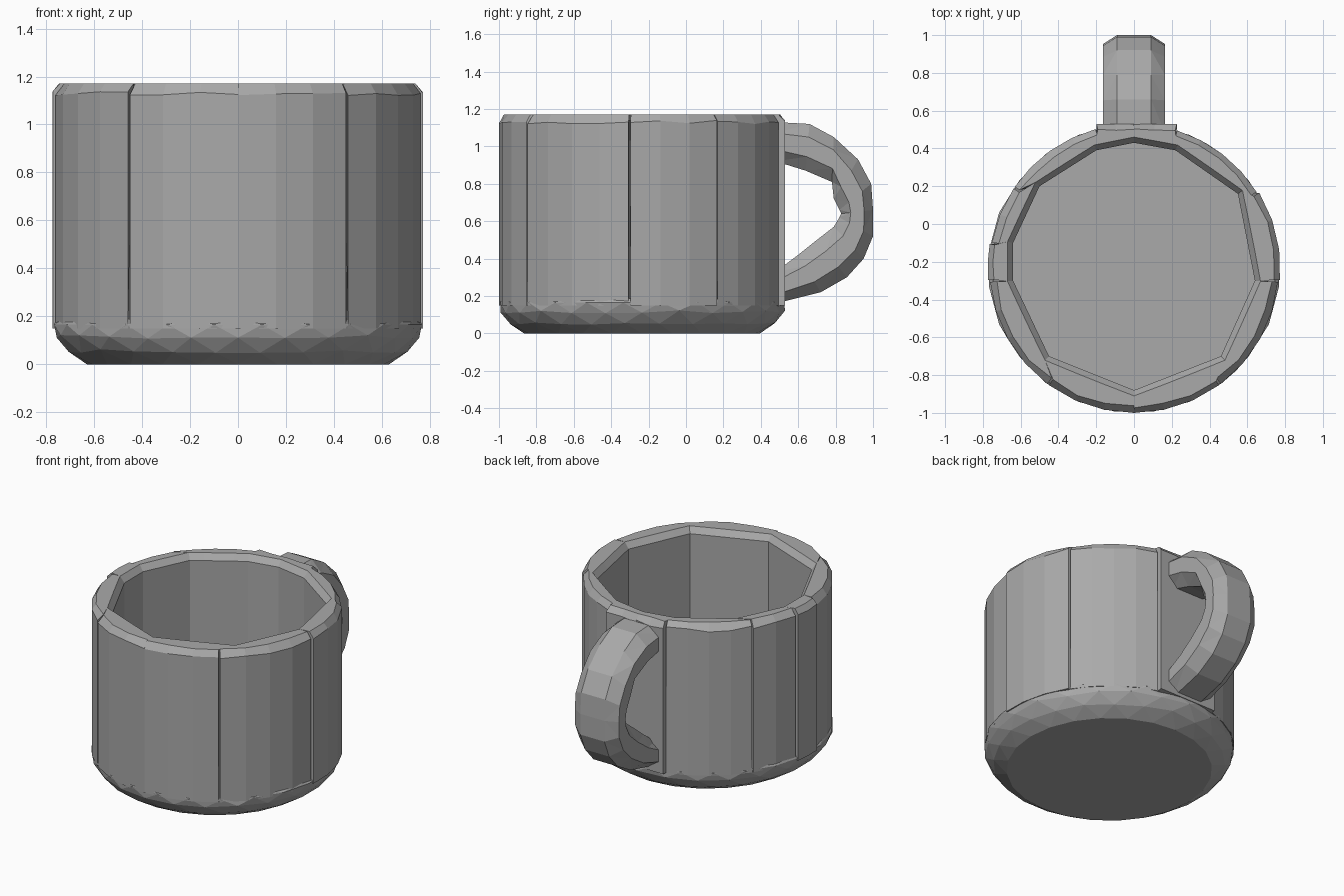
import bpy, bmesh, random
from math import radians, sin, cos, pi
from mathutils import Vector

random.seed(4)
cube = bpy.data.objects.get("Cube")
if cube:
    bpy.data.objects.remove(cube)

mat = bpy.data.materials.new("plain grey")
mat.use_nodes = True
GREY = (0.4, 0.4, 0.4, 1)
mat.diffuse_color = GREY
mat.node_tree.nodes["Principled BSDF"].inputs["Base Color"].default_value = GREY

CY = -0.235      # centre of the bowl in y
R = 0.765        # outer radius
TOP = 1.17


def loft(name, rings, closed=False, triangulate=False):
    """Join equal-sized rings of points; cap both ends unless closed."""
    bm = bmesh.new()
    rows = [[bm.verts.new(p) for p in ring] for ring in rings]
    n = len(rows[0])
    for a, b in zip(rows, rows[1:]):
        for i in range(n):
            j = (i + 1) % n
            bm.faces.new((a[i], a[j], b[j], b[i]))
    if not closed:
        bm.faces.new(rows[0])
        bm.faces.new(rows[-1])
    if triangulate:
        bmesh.ops.triangulate(bm, faces=[f for f in bm.faces if len(f.verts) == 4],
                              quad_method='SHORT_EDGE')
    bmesh.ops.recalc_face_normals(bm, faces=bm.faces)
    mesh = bpy.data.meshes.new(name)
    bm.to_mesh(mesh)
    bm.free()
    mesh.materials.append(mat)
    ob = bpy.data.objects.new(name, mesh)
    bpy.context.collection.objects.link(ob)
    return ob


# Wall blocks: outer seam angle, inner corner x and y, seam width in degrees
corners = [(-14, -0.64, -0.10, 0), (-10, -0.64, -0.10, 0.4)][1:] + [
    (5, -0.64, -0.30, 0.4), (53.5, -0.45, -0.70, 0.4), (90, 0, -0.88, 0),
    (126.5, 0.46, -0.70, 0.4), (175, 0.64, -0.30, 0.4), (211.5, 0.55, 0.16, 0.4),
    (253, 0.22, 0.39, 0.4), (270, 0, 0.43, 0), (285, -0.20, 0.39, 0.4),
    (326, -0.50, 0.20, 0.4), (350, -0.64, -0.10, 0.4)]

for k, (start, end) in enumerate(zip(corners, corners[1:])):
    a0, a1 = start[0] + start[3], end[0] - end[3]
    steps = max(2, round((a1 - a0) / 11))
    proud = 0.01 if k in (0, 5) else 0
    back = k in (7, 8)
    rings = []
    for s in range(steps + 1):
        t = s / steps
        ang = radians(180 + a0 + (a1 - a0) * t)
        out = Vector((cos(ang), sin(ang), 0))
        r = R / sin(ang) if back else R + proud
        centre = Vector((0, CY, 0))
        inner = Vector((start[1], start[2], 0)).lerp(Vector((end[1], end[2], 0)), t)
        lip = inner + (inner - centre).normalized() * 0.03
        drop = random.uniform(0.03, 0.05)
        rings.append([p + Vector((0, 0, z)) for p, z in (
            (inner, 0.14), (inner, TOP - 0.04), (lip, TOP),
            (centre + out * (r - random.uniform(0.025, 0.04)), TOP),
            (centre + out * r, TOP - drop), (centre + out * r, 0.15))])
    loft(f"wall_block_{k + 1}", rings)

# Rounded base with a flat floor, rings staggered for faceted triangles
SEG = 24
profile = [(0.63, 0), (0.715, 0.055), (0.76, 0.115), (0.773, 0.165), (0.755, 0.188), (0.70, 0.17)]
rings = []
for level, (r, z) in enumerate(profile):
    ring = []
    for i in range(SEG):
        a = 2 * pi * (i + 0.5 * (level % 2)) / SEG
        wobble = random.uniform(-0.008, 0.008) if 0 < level < 3 else 0
        rr = min(r + wobble, 0.775 if abs(cos(a)) > 0.9 else R)
        ring.append((rr * cos(a), CY + rr * sin(a), z + wobble))
    rings.append(ring)
loft("base", rings, triangulate=True)

# Handle: pairs of outer and inner points (y, z) along the loop
path = [((0.48, 1.13), (0.48, 0.92)), ((0.66, 1.12), (0.64, 0.87)),
        ((0.79, 1.05), (0.78, 0.81)), ((0.92, 0.93), (0.79, 0.72)),
        ((0.99, 0.80), (0.82, 0.66)), ((1.0, 0.66), (0.83, 0.64)),
        ((1.0, 0.52), (0.82, 0.62)), ((0.95, 0.40), (0.79, 0.57)),
        ((0.86, 0.30), (0.70, 0.50)), ((0.72, 0.22), (0.60, 0.42)),
        ((0.48, 0.16), (0.48, 0.33))]
# Cross-section: half width and depth from outer to inner side
section = [(0.09, 0), (0.165, 0.28), (0.165, 0.7), (0.10, 1)]
section += [(-x, d) for x, d in reversed(section)]
rings = []
for outer, inner in path:
    o, i = Vector((0, *outer)), Vector((0, *inner))
    rings.append([o.lerp(i, d) + Vector((x, 0, 0)) for x, d in section])
loft("handle", rings, triangulate=True)
